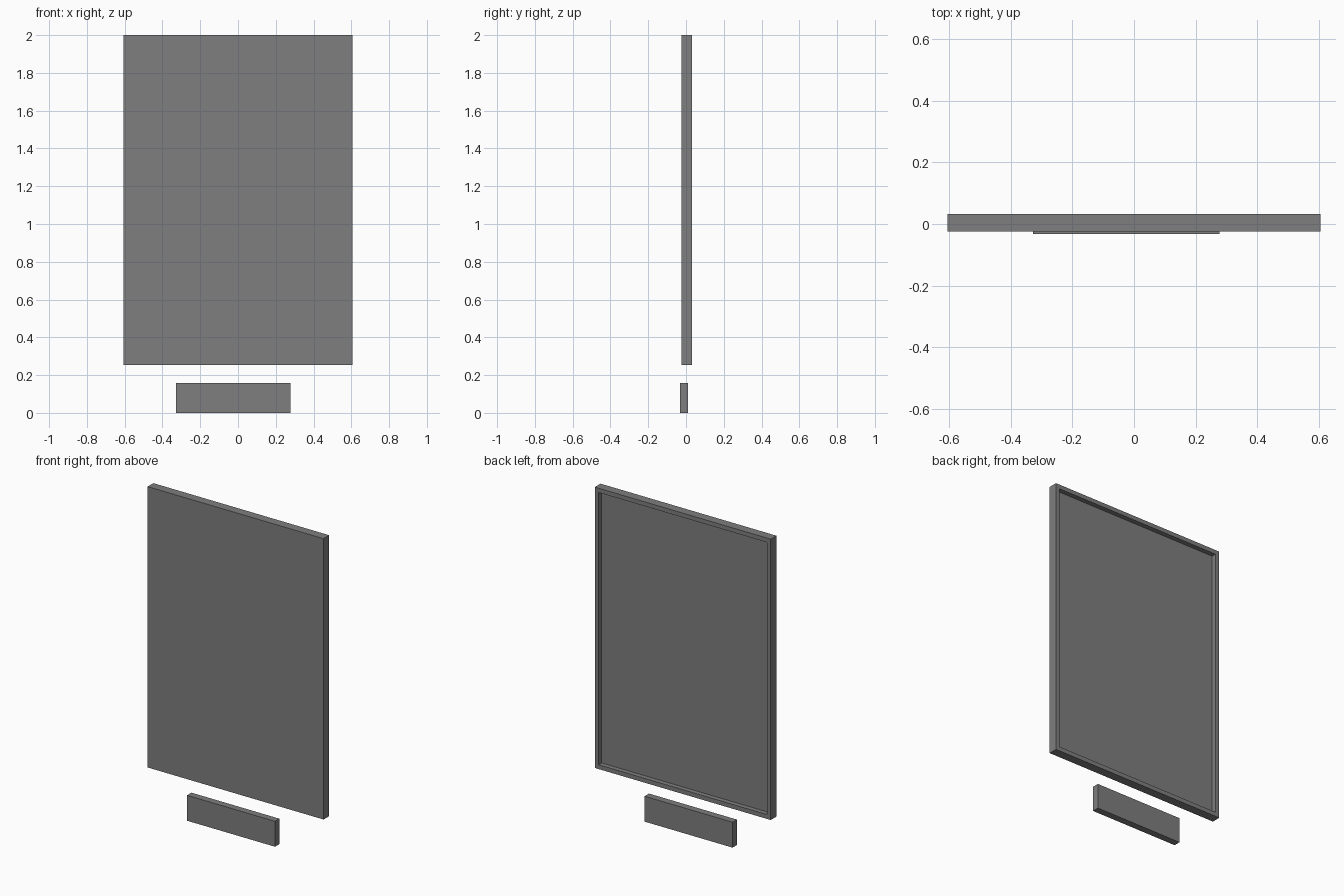
import bpy
import bmesh
from mathutils import Vector

cube = bpy.data.objects.get("Cube")
if cube:
    bpy.data.objects.remove(cube, do_unlink=True)

grey = bpy.data.materials.new("mid_grey")
grey.use_nodes = True
colour = (0.21, 0.21, 0.21, 1)
grey.diffuse_color = colour
grey.node_tree.nodes["Principled BSDF"].inputs["Base Color"].default_value = colour


def box(name, low, high, border=0, depth=0):
    """Box between two corners, with an optional recess in its back face."""
    low, high = Vector(low), Vector(high)
    bm = bmesh.new()
    bmesh.ops.create_cube(bm, size=1)
    for v in bm.verts:
        v.co = (low + high) / 2 + v.co * (high - low)
    if border:
        bm.normal_update()
        back = max(bm.faces, key=lambda f: f.normal.y)
        bmesh.ops.inset_region(bm, faces=[back], thickness=border)
        # Extrude the inset face inwards so the recess walls are square
        floor = bmesh.ops.extrude_discrete_faces(bm, faces=[back])["faces"][0]
        bmesh.ops.translate(bm, verts=floor.verts, vec=(0, -depth, 0))
    bmesh.ops.recalc_face_normals(bm, faces=bm.faces)
    mesh = bpy.data.meshes.new(name)
    bm.to_mesh(mesh)
    bm.free()
    mesh.materials.append(grey)
    obj = bpy.data.objects.new(name, mesh)
    bpy.context.collection.objects.link(obj)
    return obj


# Large framed panel, hollowed at the back
box("panel", (-0.605, -0.024, 0.254), (0.605, 0.032, 2), border=0.038, depth=0.03)

# Small label block below it, slightly off centre
box("label_block", (-0.328, -0.032, 0), (0.277, 0.011, 0.158))
